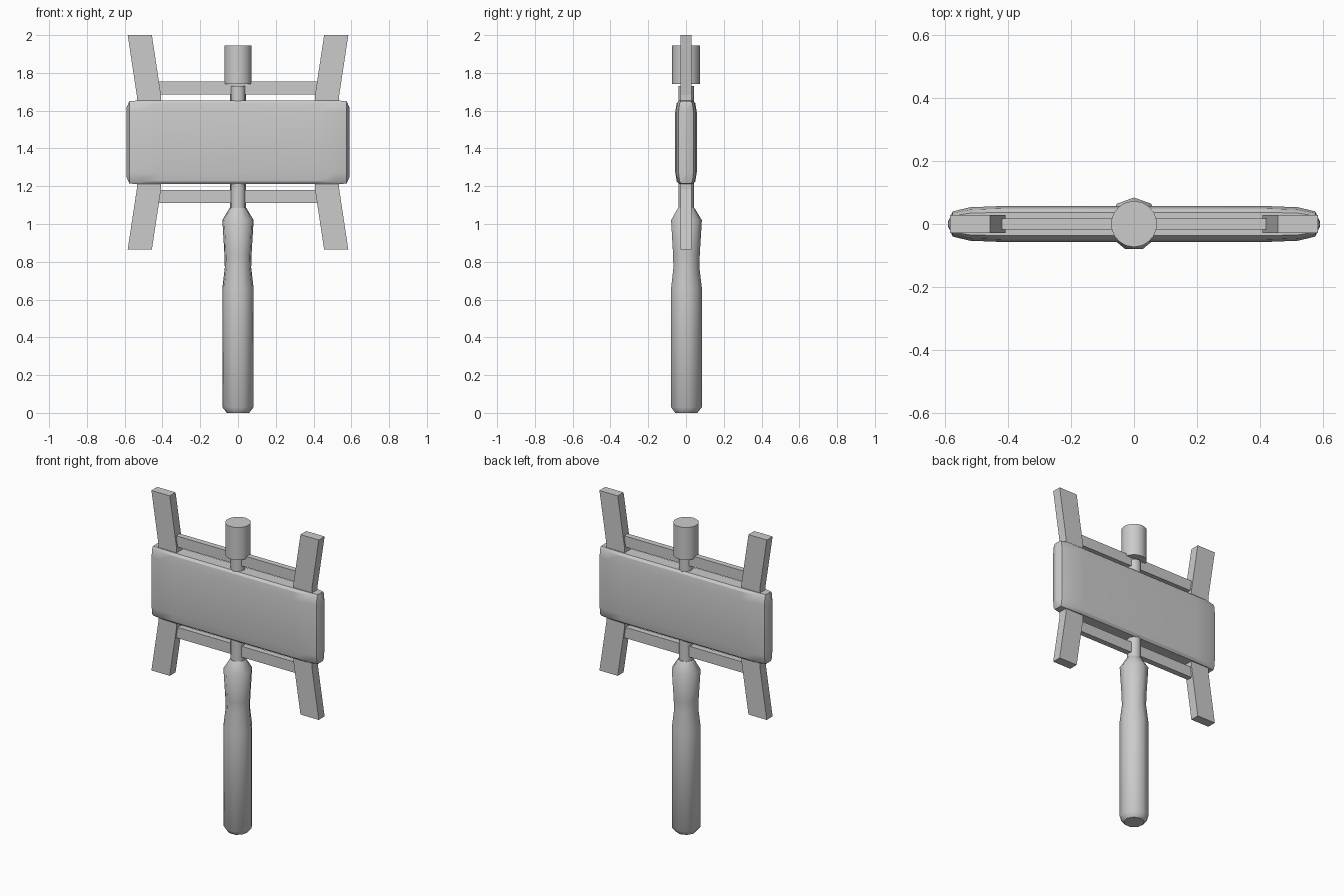
import bpy, bmesh, math

cube = bpy.data.objects.get("Cube")
if cube:
    bpy.data.objects.remove(cube, do_unlink=True)

grey = bpy.data.materials.new("plain_grey")
grey.use_nodes = True
grey.diffuse_color = (0.6, 0.6, 0.6, 1)
grey.node_tree.nodes["Principled BSDF"].inputs["Base Color"].default_value = (0.6, 0.6, 0.6, 1)

MID = 1.4325  # height the frame is mirrored about


def finish(name, bm, smooth=None):
    bmesh.ops.recalc_face_normals(bm, faces=bm.faces)
    mesh = bpy.data.meshes.new(name)
    bm.to_mesh(mesh)
    bm.free()
    mesh.materials.append(grey)
    obj = bpy.data.objects.new(name, mesh)
    bpy.context.collection.objects.link(obj)
    if smooth:
        bpy.ops.object.select_all(action="DESELECT")
        obj.select_set(True)
        bpy.context.view_layer.objects.active = obj
        bpy.ops.object.shade_smooth_by_angle(angle=math.radians(smooth))
    return obj


def loft(name, rings, smooth=None):
    """Skin a list of equal-length point rings and cap both ends."""
    bm = bmesh.new()
    loops = [[bm.verts.new(p) for p in ring] for ring in rings]
    for a, b in zip(loops, loops[1:]):
        for i in range(len(a)):
            j = (i + 1) % len(a)
            bm.faces.new((a[i], a[j], b[j], b[i]))
    bm.faces.new(loops[0][::-1])
    bm.faces.new(loops[-1])
    return finish(name, bm, smooth)


def turned(name, profile, sides):
    """Turned part about z from (radius, height) pairs, one corner toward +y."""
    angles = [math.pi / 2 + math.tau * i / sides for i in range(sides)]
    return loft(name, [[(r * math.cos(a), r * math.sin(a), z) for a in angles]
                       for r, z in profile], 42)


# Handle, rod and top knob
turned("handle", [(0.06, 0), (0.084, 0.03), (0.084, 0.66), (0.071, 0.77),
                  (0.073, 0.84), (0.084, 1.02), (0.045, 1.085)], 9)
turned("centre_rod", [(0.042, 1.07), (0.042, 1.73)], 9)
turned("top_knob", [(0.073, 1.74), (0.073, 1.945)], 18)

# Cushioned panel: one rounded section scaled along x
half = [(0.037, 0.221), (0.049, 0.207), (0.057, 0.16)]
quarter = half + [(y, -z) for y, z in reversed(half)]
section = quarter + [(-y, -z) for y, z in quarter]
stations = [(0.42, 1, 1), (0.52, 0.93, 1), (0.575, 0.7, 0.99), (0.59, 0.12, 0.83)]
stations = [(-x, sy, sz) for x, sy, sz in reversed(stations)] + stations
loft("panel", [[(x, y * sy, MID + z * sz) for y, z in section]
               for x, sy, sz in stations], 30)

# Bent side arms, running behind the panel from foot to tip
for side, label in ((1, "left"), (-1, "right")):
    path = [(0.52, -0.5675), (0.472, -0.25), (0.472, 0.25), (0.52, 0.5675)]
    loft(label + "_arm", [[(side * (x + dx), dy, MID + z) for dx, dy in
                           ((-0.064, -0.029), (0.064, -0.029), (0.064, 0.029), (-0.064, 0.029))]
                          for x, z in path])

# Crossbars above and below the panel
for side, label in ((1, "upper"), (-1, "lower")):
    loft(label + "_crossbar", [[(x, dy, MID + side * 0.2875 + dz) for dy, dz in
                                ((-0.018, -0.034), (0.018, -0.034), (0.018, 0.034), (-0.018, 0.034))]
                               for x in (-0.42, 0.42)])
